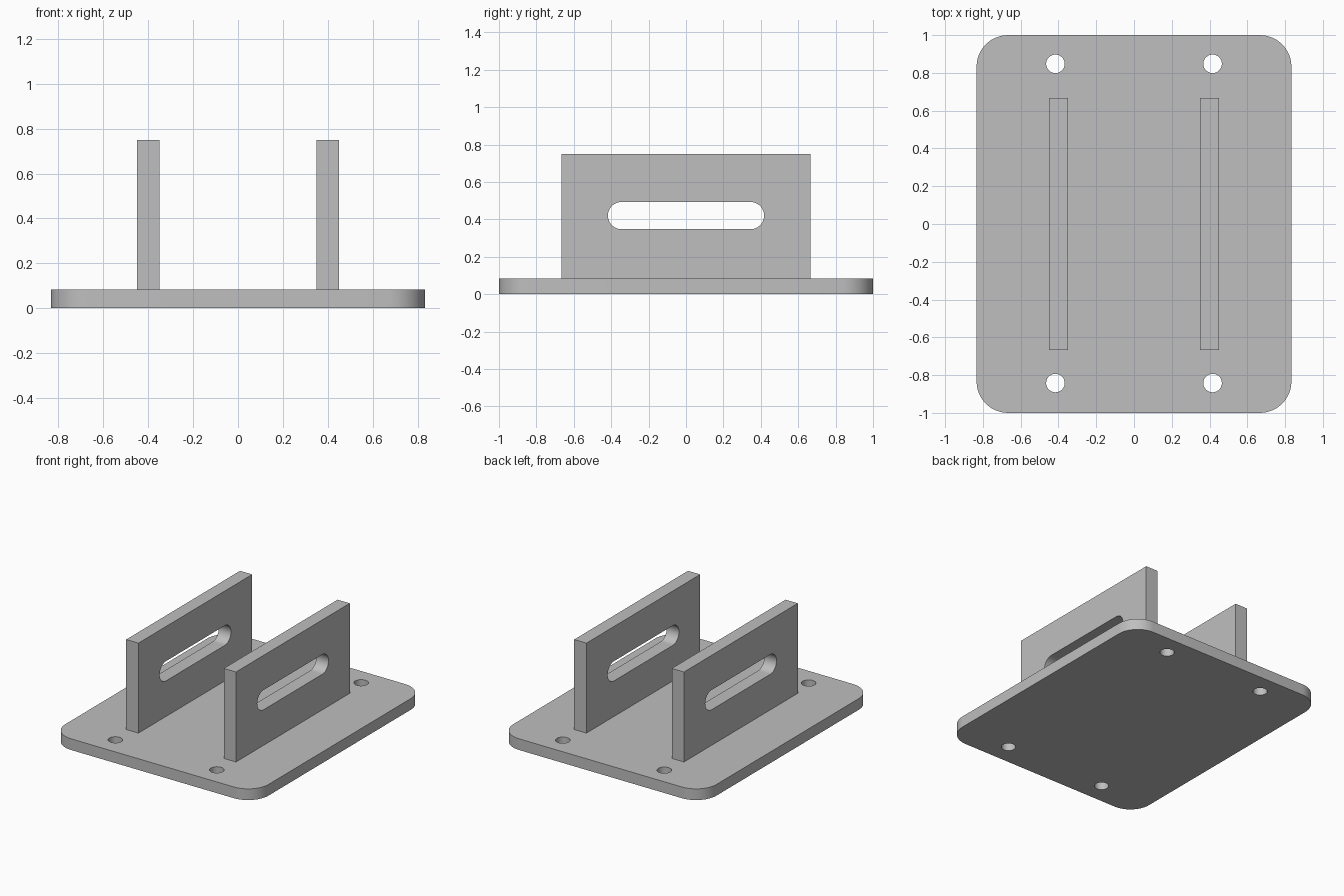
import bpy
import bmesh
from math import sin, cos, pi, radians
from mathutils import Matrix, Vector

cube = bpy.data.objects.get("Cube")
if cube:
    bpy.data.objects.remove(cube, do_unlink=True)

GREY = (0.52, 0.52, 0.52, 1)
metal = bpy.data.materials.new("plain_grey")
metal.use_nodes = True
metal.diffuse_color = GREY
metal.node_tree.nodes["Principled BSDF"].inputs["Base Color"].default_value = GREY


def rounded(w, h, r, cx=0, cy=0, steps=12):
    """Outline of a rounded rectangle; also gives circles and slots."""
    points = []
    corners = [(1, 1), (-1, 1), (-1, -1), (1, -1)]
    for i, (sx, sy) in enumerate(corners):
        for k in range(steps + 1 if r else 1):
            a = (i + k / steps) * pi / 2
            p = Vector((cx + sx * (w / 2 - r) + r * cos(a),
                        cy + sy * (h / 2 - r) + r * sin(a)))
            if not points or (p - points[-1]).length > 1e-5:
                points.append(p)
    if (points[0] - points[-1]).length < 1e-5:
        points.pop()
    return points


def slab(name, outlines, thickness, matrix):
    """Extrude a flat outline with holes into a solid mesh part."""
    curve = bpy.data.curves.new(name + "_profile", "CURVE")
    curve.dimensions = "2D"
    curve.fill_mode = "BOTH"
    curve.extrude = thickness / 2
    for outline in outlines:
        spline = curve.splines.new("POLY")
        spline.points.add(len(outline) - 1)
        for point, p in zip(spline.points, outline):
            point.co = (p.x, p.y, 0, 1)
        spline.use_cyclic_u = True
    helper = bpy.data.objects.new(name + "_profile", curve)
    mesh = bpy.data.meshes.new_from_object(helper)
    bpy.data.objects.remove(helper)
    bpy.data.curves.remove(curve)

    # Weld caps to walls and turn the slab into place
    bm = bmesh.new()
    bm.from_mesh(mesh)
    bmesh.ops.remove_doubles(bm, verts=bm.verts, dist=1e-5)
    bm.transform(matrix)
    bmesh.ops.recalc_face_normals(bm, faces=bm.faces)
    for face in bm.faces:
        face.smooth = True
        face.material_index = 0
    bm.to_mesh(mesh)
    bm.free()
    mesh.set_sharp_from_angle(angle=radians(30))
    mesh.name = name
    mesh.materials.clear()
    mesh.materials.append(metal)
    part = bpy.data.objects.new(name, mesh)
    bpy.context.collection.objects.link(part)
    return part


# Base plate with rounded corners and four screw holes
BASE = 0.083
holes = [rounded(0.098, 0.098, 0.049, x, y)
         for x in (-0.416, 0.416) for y in (-0.842, 0.848)]
slab("base_plate", [rounded(1.667, 2, 0.167)] + holes, BASE,
     Matrix.Translation((0, 0, BASE / 2)))

# Two upright side plates, each with a long slot
TOP = 0.75
upright = Matrix(((0, 0, 1, 0), (1, 0, 0, 0), (0, 1, 0, 0), (0, 0, 0, 1)))
side = [rounded(1.333, TOP - BASE, 0, 0, (TOP + BASE) / 2),
        rounded(0.835, 0.146, 0.073, 0, 0.42)]
for name, x in (("left_side_plate", 0.4), ("right_side_plate", -0.4)):
    slab(name, side, 0.1, Matrix.Translation((x, 0, 0)) @ upright)
